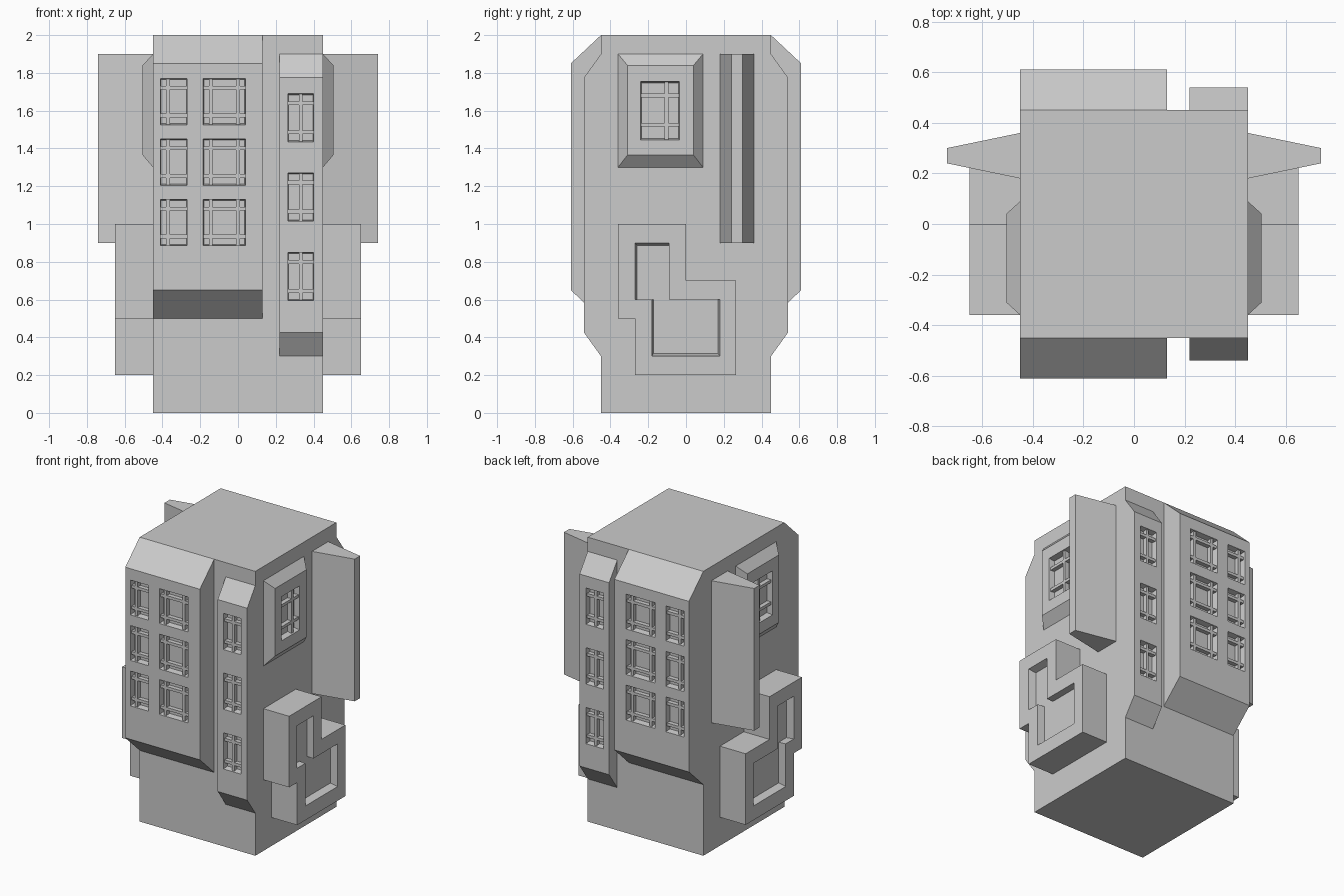
import bpy, bmesh

if "Cube" in bpy.data.objects:
    bpy.data.objects.remove(bpy.data.objects["Cube"])


def side(u, v, d):
    """Profile (y, z) placed at depth x."""
    return (d, u, v)


def front(u, v, d):
    """Profile (x, z) placed at depth y (front is negative)."""
    return (u, -d, v)


def plan(u, v, d):
    """Profile (x, y) placed at height z."""
    return (u, v, d)


def rect(u0, u1, v0, v1):
    return [(u0, v0), (u1, v0), (u1, v1), (u0, v1)]


def scaled(pts, s):
    us, vs = [p[0] for p in pts], [p[1] for p in pts]
    cu, cv = (min(us) + max(us)) / 2, (min(vs) + max(vs)) / 2
    return [(cu + (u - cu) * s, cv + (v - cv) * s) for u, v in pts]


def loft(bm, place, lower, d0, upper, d1):
    """Closed solid between two matching outlines at two depths."""
    a = [bm.verts.new(place(u, v, d0)) for u, v in lower]
    b = [bm.verts.new(place(u, v, d1)) for u, v in upper]
    n = len(a)
    bm.faces.new(a)
    bm.faces.new(b)
    for i in range(n):
        j = (i + 1) % n
        bm.faces.new((a[i], a[j], b[j], b[i]))


def build(name, solids, mirror=None):
    bm = bmesh.new()
    for s in solids:
        loft(bm, *s)
    bmesh.ops.recalc_face_normals(bm, faces=bm.faces)
    me = bpy.data.meshes.new(name)
    bm.to_mesh(me)
    bm.free()
    ob = bpy.data.objects.new(name, me)
    bpy.context.collection.objects.link(ob)
    if mirror:
        add_mirror(ob, mirror)
    return ob


def add_mirror(ob, axis):
    m = ob.modifiers.new("mirror", 'MIRROR')
    m.use_axis = (axis == 'x', axis == 'y', False)
    m.use_mirror_merge = False


def carve(ob, cutter):
    m = ob.modifiers.new("recess", 'BOOLEAN')
    m.operation = 'DIFFERENCE'
    m.solver = 'EXACT'
    m.object = cutter
    bpy.context.view_layer.objects.active = ob
    bpy.ops.object.modifier_apply(modifier=m.name)
    bpy.data.objects.remove(cutter)


def recess(place, pts, surface, depth, s=0.95):
    """Slightly tapering pocket reaching just outside the surface."""
    k = 1 + (1 - s) * 0.01 / depth
    return (place, scaled(pts, s), surface - depth, scaled(pts, k), surface + 0.01)


def window_bars(place, r, surface, depth, uprights, rails, w=0.01):
    u0, u1, v0, v1 = r
    bars = []
    for f in uprights:
        c = u0 + (u1 - u0) * f
        bars.append(rect(c - w, c + w, v0, v1))
    for f in rails:
        c = v0 + (v1 - v0) * f
        bars.append(rect(u0, u1, c - w, c + w))
    return [(place, b, surface - depth - 0.005, b, surface - 0.01) for b in bars]


# Main tower block
build("tower_core", [(plan, rect(-0.45, 0.45, -0.45, 0.45), 0,
                      rect(-0.45, 0.45, -0.45, 0.45), 2)])


# Front and back projecting bays with rows of windows
def facade_bay(name, x0, x1, out, z, windows):
    prof = [(-0.45, z[0]), (-out, z[1]), (-out, z[2]), (-0.45, z[3])]
    bay = build(name, [(side, prof, x0, prof, x1)])
    holes, bars = [], []
    for r, uprights in windows:
        holes.append(recess(front, rect(*r), out, 0.04))
        bars += window_bars(front, r, out, 0.04, uprights, (0.2, 0.8))
    carve(bay, build(name + "_cutter", holes))
    add_mirror(bay, 'y')
    build(name + "_window_bars", bars, 'y')


wide = []
for i in range(3):
    z = 0.885 + 0.32 * i
    wide += [((-0.41, -0.27, z, z + 0.245), (0.28,)),
             ((-0.185, 0.04, z, z + 0.245), (0.18, 0.82))]
facade_bay("wide_bay", -0.45, 0.13, 0.61, (0.5, 0.65, 1.85, 2.0), wide)

narrow = [((0.265, 0.40, 0.595 + 0.42 * i, 0.85 + 0.42 * i), (0.5,)) for i in range(3)]
facade_bay("narrow_bay", 0.22, 0.45, 0.54, (0.3, 0.425, 1.775, 1.9), narrow)

# Side window boxes with bevelled surround
box = build("side_window_box", [(side, rect(-0.36, 0.09, 1.3, 1.9), 0.45,
                                 rect(-0.31, 0.04, 1.365, 1.84), 0.505)])
r = (-0.24, -0.035, 1.445, 1.755)
carve(box, build("side_cutter", [recess(side, rect(*r), 0.505, 0.04)]))
add_mirror(box, 'x')
build("side_window_bars", window_bars(side, r, 0.505, 0.04, (0.67,), (0.26, 0.76)), 'x')

# Tapered vertical fins
fin = [(0.45, 0.18), (0.74, 0.24), (0.74, 0.30), (0.45, 0.36)]
build("side_fin", [(plan, fin, 0.9, fin, 1.9)], 'x')

# Stepped blocks low on each side, with stepped recess
step = [(-0.36, 1.0), (0, 1.0), (0, 0.7), (0.265, 0.7),
        (0.265, 0.2), (-0.27, 0.2), (-0.27, 0.5), (-0.36, 0.5)]
pocket = [(-0.27, 0.9), (-0.09, 0.9), (-0.09, 0.6), (0.18, 0.6),
          (0.18, 0.3), (-0.18, 0.3), (-0.18, 0.6), (-0.27, 0.6)]
block = build("stepped_block", [(side, step, 0.45, step, 0.65)])
carve(block, build("step_cutter", [recess(side, pocket, 0.65, 0.05)]))
add_mirror(block, 'x')
